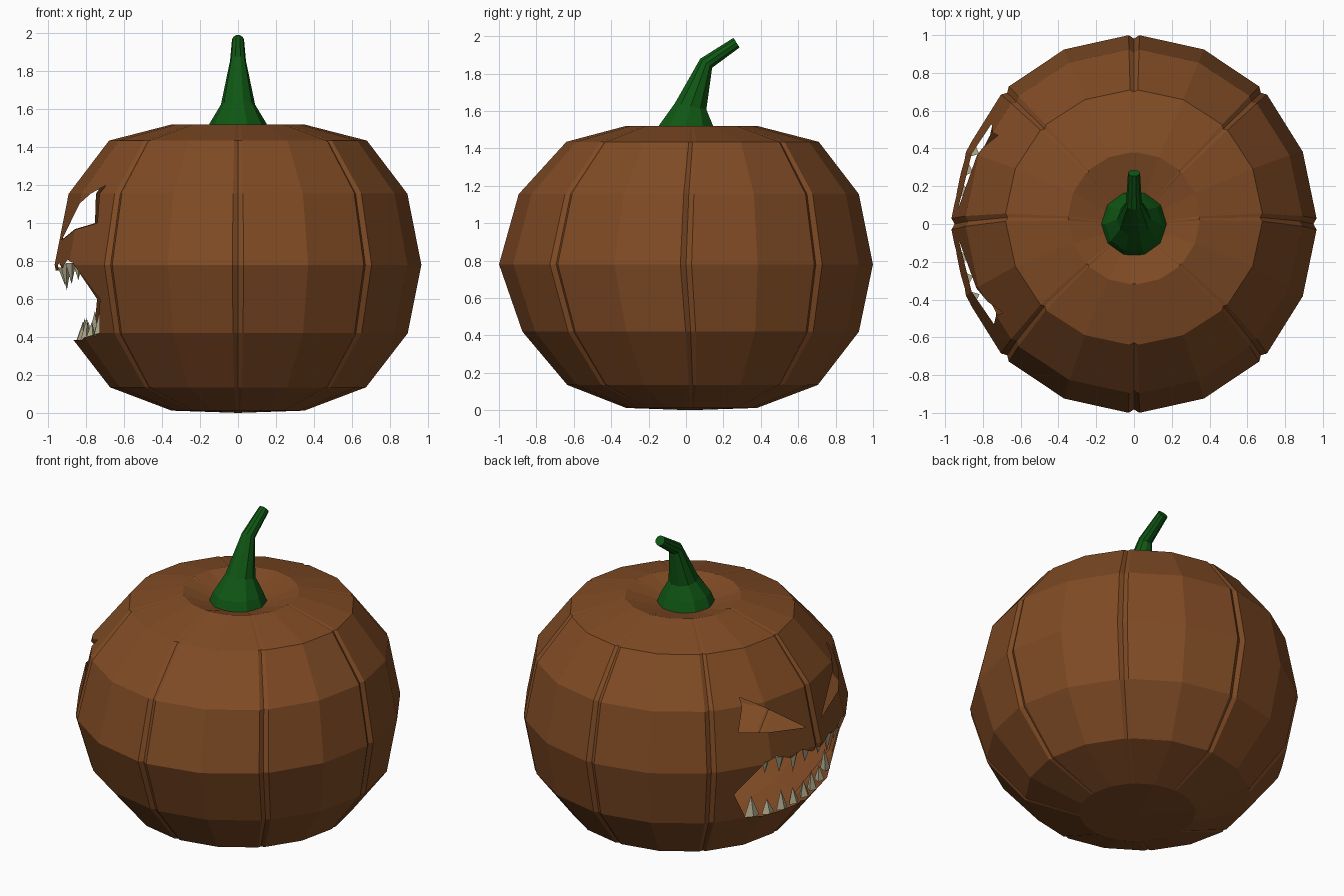
import bpy, bmesh, math
from mathutils import Vector

if "Cube" in bpy.data.objects:
    bpy.data.objects.remove(bpy.data.objects["Cube"])


def material(name, rgb):
    m = bpy.data.materials.new(name)
    m.diffuse_color = (*rgb, 1)
    m.use_nodes = True
    m.node_tree.nodes["Principled BSDF"].inputs["Base Color"].default_value = m.diffuse_color
    return m


SKIN = material("pumpkin brown", (0.215, 0.07, 0.018))
STEM = material("stem green", (0.005, 0.095, 0.007))
TOOTH = material("tooth ivory", (0.45, 0.41, 0.27))


def add_object(name, bm, mats):
    bmesh.ops.recalc_face_normals(bm, faces=bm.faces)
    mesh = bpy.data.meshes.new(name)
    bm.to_mesh(mesh)
    bm.free()
    for m in mats:
        mesh.materials.append(m)
    ob = bpy.data.objects.new(name, mesh)
    bpy.context.collection.objects.link(ob)
    return ob


def loft(bm, rings, start=None, end=None):
    """Join rings of points with quads; close ends with a fan or a cap."""
    vs = [[bm.verts.new(p) for p in r] for r in rings]
    n = len(vs[0])
    for a, b in zip(vs, vs[1:]):
        for i in range(n):
            j = (i + 1) % n
            bm.faces.new((a[i], a[j], b[j], b[i]))
    for ring, tip in ((vs[0], start), (vs[-1], end)):
        if tip is None:
            bm.faces.new(ring)
        else:
            t = bm.verts.new(tip)
            for i in range(n):
                bm.faces.new((ring[i], ring[(i + 1) % n], t))


# Pumpkin profile: x radius, y radius, y centre, z
PROFILE = [(0.35, 0.35, 0.03, 0.012), (0.675, 0.67, 0.035, 0.135),
           (0.895, 0.90, 0.025, 0.42), (0.967, 1.0, 0.0, 0.78),
           (0.893, 0.91, 0.015, 1.155), (0.68, 0.675, 0.035, 1.435),
           (0.35, 0.35, 0.03, 1.52), (0.15, 0.15, 0.01, 1.46)]

# Eight ribs: a narrow groove every 45 degrees, one facet edge between
SPOKES = []
for k in range(8):
    a = k * math.pi / 4
    SPOKES += [(a - 0.03, 1.0), (a, 0.982), (a + 0.03, 1.0), (a + math.pi / 8, 1.0)]

bm = bmesh.new()
loft(bm, [[(rx * s * math.cos(a), cy + ry * s * math.sin(a), z) for a, s in SPOKES]
          for rx, ry, cy, z in PROFILE], (0, 0.02, 0.0), (0, 0, 1.45))
# second slot only marks the cut walls, which are removed below
pumpkin = add_object("pumpkin_shell", bm, [SKIN, STEM])

# Face cutters: outlines in (y, z), pushed through the -x side
EYE = [(0.08, 0.91), (0.53, 1.0), (0.47, 1.2)]
HALF_MOUTH = [(0.06, 0.75), (0.14, 0.79), (0.22, 0.76), (0.34, 0.81), (0.42, 0.79),
              (0.48, 0.71), (0.56, 0.6), (0.51, 0.5), (0.47, 0.42), (0.22, 0.385)]
mirror = lambda pts: [(-y, z) for y, z in reversed(pts)]
bm = bmesh.new()
for outline in (EYE, mirror(EYE), HALF_MOUTH + mirror(HALF_MOUTH)):
    loft(bm, [[(x, y, z) for y, z in outline] for x in (-1.3, -0.5)])
for f in bm.faces:
    f.material_index = 1
cutter = add_object("face_cutter", bm, [SKIN, STEM])
cutter.hide_render = True

mod = pumpkin.modifiers.new("carve", 'BOOLEAN')
mod.operation = 'DIFFERENCE'
mod.solver = 'EXACT'
mod.object = cutter
deps = bpy.context.evaluated_depsgraph_get()
carved = bpy.data.meshes.new_from_object(pumpkin.evaluated_get(deps))
pumpkin.modifiers.clear()
bpy.data.objects.remove(cutter)

# Drop the walls of the cut so the pumpkin is a thin hollow shell
bm = bmesh.new()
bm.from_mesh(carved)
bmesh.ops.delete(bm, geom=[f for f in bm.faces if f.material_index == 1], context='FACES')
bm.to_mesh(carved)
bm.free()
carved.materials.clear()
carved.materials.append(SKIN)
pumpkin.data = carved

# Stem: y, z, radius, tilt of each eight-sided ring
bm = bmesh.new()
rings = []
for cy, z, r, tilt in [(0.0, 1.46, 0.175, 0), (0.0, 1.525, 0.15, 0), (0.025, 1.625, 0.09, 0.2),
                       (0.108, 1.855, 0.042, 0.65), (0.27, 1.965, 0.032, 1.0)]:
    ring = []
    for i in range(10):
        a = 2 * math.pi * i / 10
        u = r * math.sin(a)
        ring.append((r * math.cos(a), cy + u * math.cos(tilt), z - u * math.sin(tilt)))
    rings.append(ring)
loft(bm, rings)
add_object("stem", bm, [STEM])


def shell_x(y, z):
    """x of the pumpkin's face side at a given y and z."""
    for (r0, s0, c0, z0), (r1, s1, c1, z1) in zip(PROFILE, PROFILE[1:]):
        if z0 <= z <= z1:
            t = (z - z0) / (z1 - z0)
            rx, ry, cy = r0 + t * (r1 - r0), s0 + t * (s1 - s0), c0 + t * (c1 - c0)
            return -0.97 * rx * math.sqrt(max(0, 1 - ((y - cy) / ry) ** 2))


# Teeth: y, lip z, length (negative hangs down), half width
def teeth(name, rows):
    bm = bmesh.new()
    for y0, z, length, w in rows:
        for y in (y0, -y0):
            x = shell_x(y, z)
            out = Vector((x, y, 0)).normalized()
            side = Vector((-out.y, out.x, 0))
            c = Vector((x, y, z)) - out * 0.01
            base = [c + out * 0.025, c + side * w, c - out * 0.035, c - side * w]
            loft(bm, [base], None, c + Vector((0, 0, length)) - out * 0.01)
    add_object(name, bm, [TOOTH])


teeth("upper_teeth", [(0.07, 0.765, -0.09, 0.03), (0.18, 0.785, -0.14, 0.035),
                      (0.29, 0.79, -0.11, 0.035), (0.39, 0.80, -0.1, 0.03)])
teeth("lower_teeth", [(0.06, 0.38, 0.10, 0.045), (0.17, 0.38, 0.12, 0.045),
                      (0.29, 0.39, 0.09, 0.045), (0.41, 0.405, 0.13, 0.05)])
